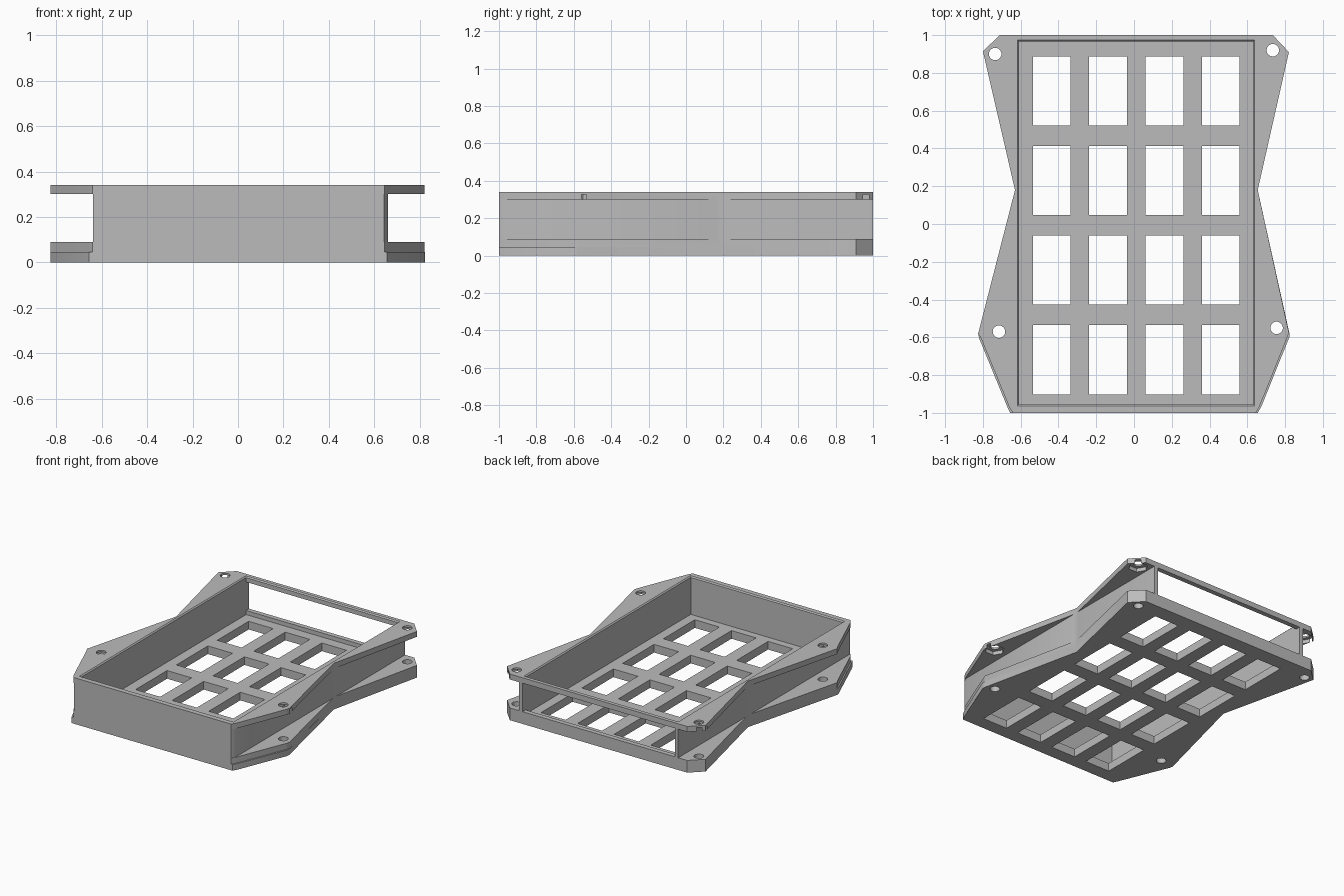
import bpy
import bmesh
import math

cube = bpy.data.objects.get("Cube")
if cube:
    bpy.data.objects.remove(cube, do_unlink=True)

grey = bpy.data.materials.new("plain grey")
grey.use_nodes = True
colour = (0.5, 0.5, 0.5, 1)
grey.diffuse_color = colour
grey.node_tree.nodes["Principled BSDF"].inputs["Base Color"].default_value = colour


def prism(name, outline, z0, z1, top_outline=None, round_top=None):
    """Solid between two matching outlines, optionally with rounded top edges."""
    bm = bmesh.new()
    low = [bm.verts.new((x, y, z0)) for x, y in outline]
    high = [bm.verts.new((x, y, z1)) for x, y in (top_outline or outline)]
    bm.faces.new(low)
    bm.faces.new(high)
    n = len(low)
    for i in range(n):
        j = (i + 1) % n
        bm.faces.new((low[i], low[j], high[j], high[i]))
    bmesh.ops.recalc_face_normals(bm, faces=bm.faces[:])
    if round_top:
        edges = [e for e in bm.edges if all(v.co.z == z1 and round_top(v.co) for v in e.verts)]
        bmesh.ops.bevel(bm, geom=edges, offset=0.012, segments=3, profile=0.5, affect='EDGES')
    mesh = bpy.data.meshes.new(name)
    bm.to_mesh(mesh)
    bm.free()
    mesh.materials.append(grey)
    obj = bpy.data.objects.new(name, mesh)
    bpy.context.collection.objects.link(obj)
    return obj


def rect(x0, x1, y0, y1):
    return [(x0, y0), (x1, y0), (x1, y1), (x0, y1)]


def ring(x, y, r, sides):
    return [(x + r * math.cos(2 * math.pi * i / sides),
             y + r * math.sin(2 * math.pi * i / sides)) for i in range(sides)]


# Waisted outline, with the upper part slightly inset along the front flanks
FLOOR, SEAM, LOW, HIGH, TOP = 0.06, 0.045, 0.09, 0.30, 0.34
back = [(0.82, 0.91), (0.735, 1), (-0.71, 1), (-0.80, 0.915)]
base_outline = [(-0.655, -1), (0.655, -1), (0.675, -0.965), (0.822, -0.60), (0.822, -0.575),
                (0.655, 0.18)] + back + [(-0.63, 0.18), (-0.825, -0.58), (-0.82, -0.605),
                                         (-0.67, -0.97)]
body_outline = [(-0.64, -1), (0.645, -1), (0.665, -0.965), (0.812, -0.60), (0.82, -0.575),
                (0.655, 0.18)] + back + [(-0.63, 0.18), (-0.825, -0.58), (-0.81, -0.605),
                                         (-0.66, -0.97)]
base = prism("base_plate", base_outline, 0, SEAM)
body = prism("tray_body", body_outline, SEAM, TOP, round_top=lambda co: co.y < -0.59)

# Cavity with a flared rim, and the wide opening in the back wall
X0, X1, Y0, Y1 = -0.61, 0.63, -0.955, 0.965
r = 0.008
inner = rect(X0, X1, Y0, Y1)
body_cutters = [
    prism("cavity_cutter", inner, FLOOR, TOP + 0.1),
    prism("rim_cutter", inner, TOP - r, TOP + r,
          rect(X0 - 2 * r, X1 + 2 * r, Y0 - 2 * r, Y1 + 2 * r)),
    prism("back_opening_cutter", rect(X0, X1, 0.9, 1.1), LOW, HIGH),
    # Side gaps between the lower and upper flanges
    prism("left_gap_cutter", [(0.66, 1.1), (0.66, -0.97), (0.62, -1.04), (1, -1.04), (1, 1.1)],
          LOW, HIGH),
    prism("right_gap_cutter", [(-0.637, 1.1), (-0.637, -1.04), (-1, -1.04), (-1, 1.1)],
          LOW, HIGH),
]

# Grid of windows in the floor
through = []
for i in range(4):
    for j in range(4):
        x, y = -0.435 + 0.298 * i, 0.705 - 0.4745 * j
        through.append(prism("window_cutter", rect(x - 0.1, x + 0.1, y - 0.183, y + 0.183),
                             -0.1, FLOOR + 0.02))

# Bolt holes through both flanges, with hexagonal nut pockets under the upper one
for x, y in [(-0.735, 0.90), (0.735, 0.92), (-0.715, -0.57), (0.755, -0.55)]:
    through.append(prism("bolt_hole_cutter", ring(x, y, 0.033, 32), -0.1, TOP + 0.1))
    body_cutters.append(prism("nut_pocket_cutter", ring(x, y, 0.066, 6), HIGH - 0.02, HIGH + 0.027))


def cut(obj, cutters):
    for c in cutters:
        c.hide_render = True
        c.hide_set(True)
        mod = obj.modifiers.new("cut", 'BOOLEAN')
        mod.operation = 'DIFFERENCE'
        mod.solver = 'EXACT'
        mod.object = c


cut(base, through)
cut(body, body_cutters + through)

# Bake the cuts, then shade the rounded parts smoothly
depsgraph = bpy.context.evaluated_depsgraph_get()
for obj in (base, body):
    mesh = bpy.data.meshes.new_from_object(obj.evaluated_get(depsgraph))
    obj.modifiers.clear()
    obj.data = mesh
for c in body_cutters + through:
    bpy.data.objects.remove(c, do_unlink=True)
for obj in (base, body):
    bpy.ops.object.select_all(action='DESELECT')
    obj.select_set(True)
    bpy.context.view_layer.objects.active = obj
    bpy.ops.object.shade_smooth_by_angle(angle=math.radians(35))
